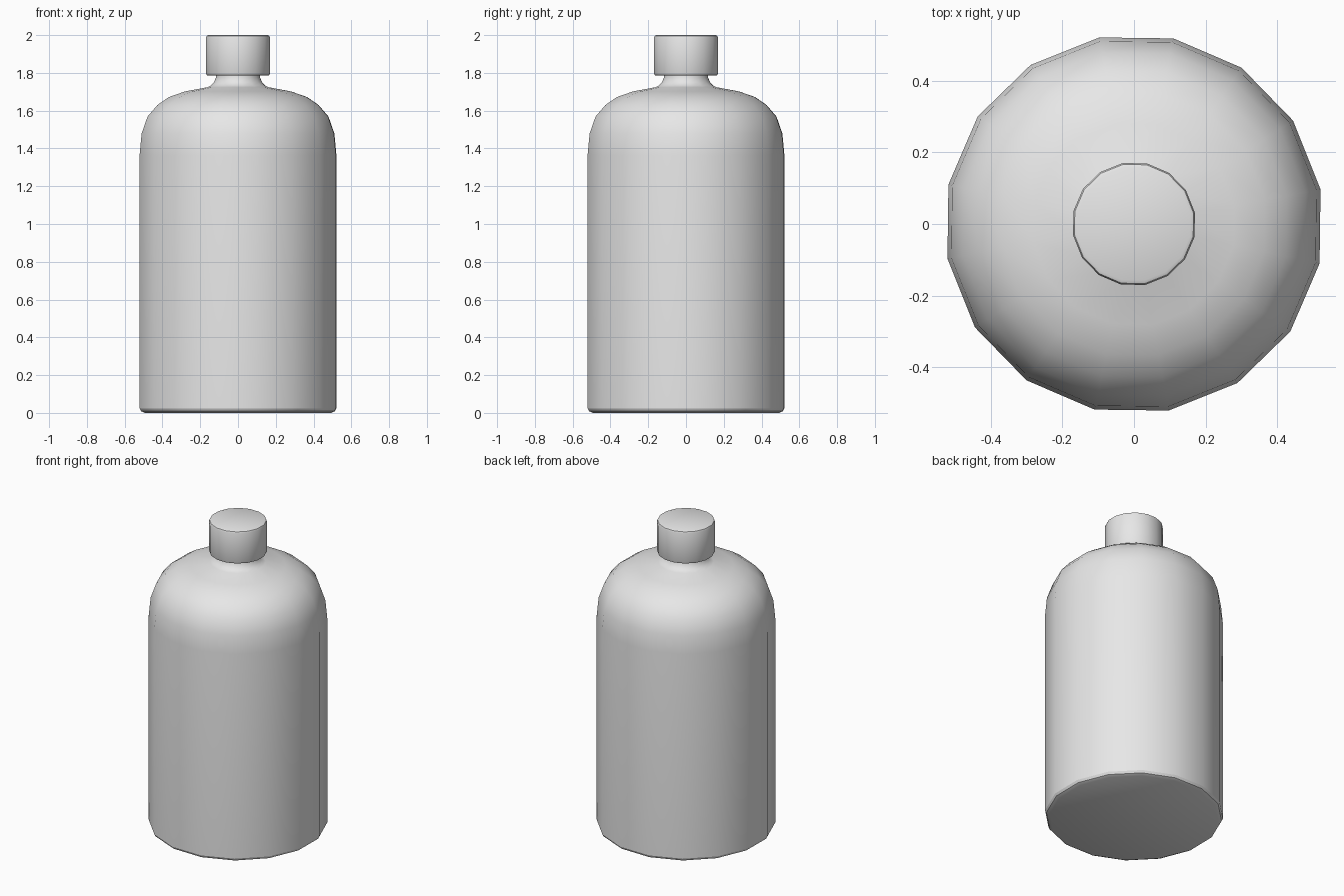
import bpy, bmesh, math

if "Cube" in bpy.data.objects:
    bpy.data.objects.remove(bpy.data.objects["Cube"])

SIDES = 16
PHASE = math.radians(10.5)

grey = bpy.data.materials.new("light_grey")
grey.diffuse_color = (0.8, 0.8, 0.8, 1)
grey.use_nodes = True
grey.node_tree.nodes["Principled BSDF"].inputs["Base Color"].default_value = grey.diffuse_color


def lathe(name, profile):
    """Turn a bottom-to-top (radius, height) profile into a closed solid."""
    bm = bmesh.new()
    rings = []
    for r, z in profile:
        rings.append([bm.verts.new((r * math.cos(PHASE + i * math.tau / SIDES),
                                    r * math.sin(PHASE + i * math.tau / SIDES), z))
                      for i in range(SIDES)])
    for low, high in zip(rings, rings[1:]):
        for i in range(SIDES):
            j = (i + 1) % SIDES
            bm.faces.new((low[i], low[j], high[j], high[i]))
    bm.faces.new(rings[0][::-1])
    bm.faces.new(rings[-1])
    for f in bm.faces:
        f.smooth = True
    mesh = bpy.data.meshes.new(name)
    bm.to_mesh(mesh)
    bm.free()
    mesh.set_sharp_from_angle(angle=math.radians(26))
    mesh.materials.append(grey)
    obj = bpy.data.objects.new(name, mesh)
    bpy.context.collection.objects.link(obj)
    return obj


# Bottle: bevelled base, straight wall, rounded shoulder, flared neck
lathe("bottle_body", [
    (0.502, 0.0), (0.522, 0.009), (0.530, 0.024),
    (0.530, 1.363), (0.519, 1.479), (0.487, 1.569), (0.434, 1.630),
    (0.372, 1.672), (0.285, 1.702), (0.165, 1.724),
    (0.146, 1.733), (0.130, 1.749), (0.119, 1.775), (0.119, 1.80),
])

# Cap: short cylinder with bevelled rims
lathe("cap", [
    (0.160, 1.785), (0.169, 1.789), (0.173, 1.799),
    (0.173, 1.986), (0.169, 1.996), (0.160, 2.0),
])
